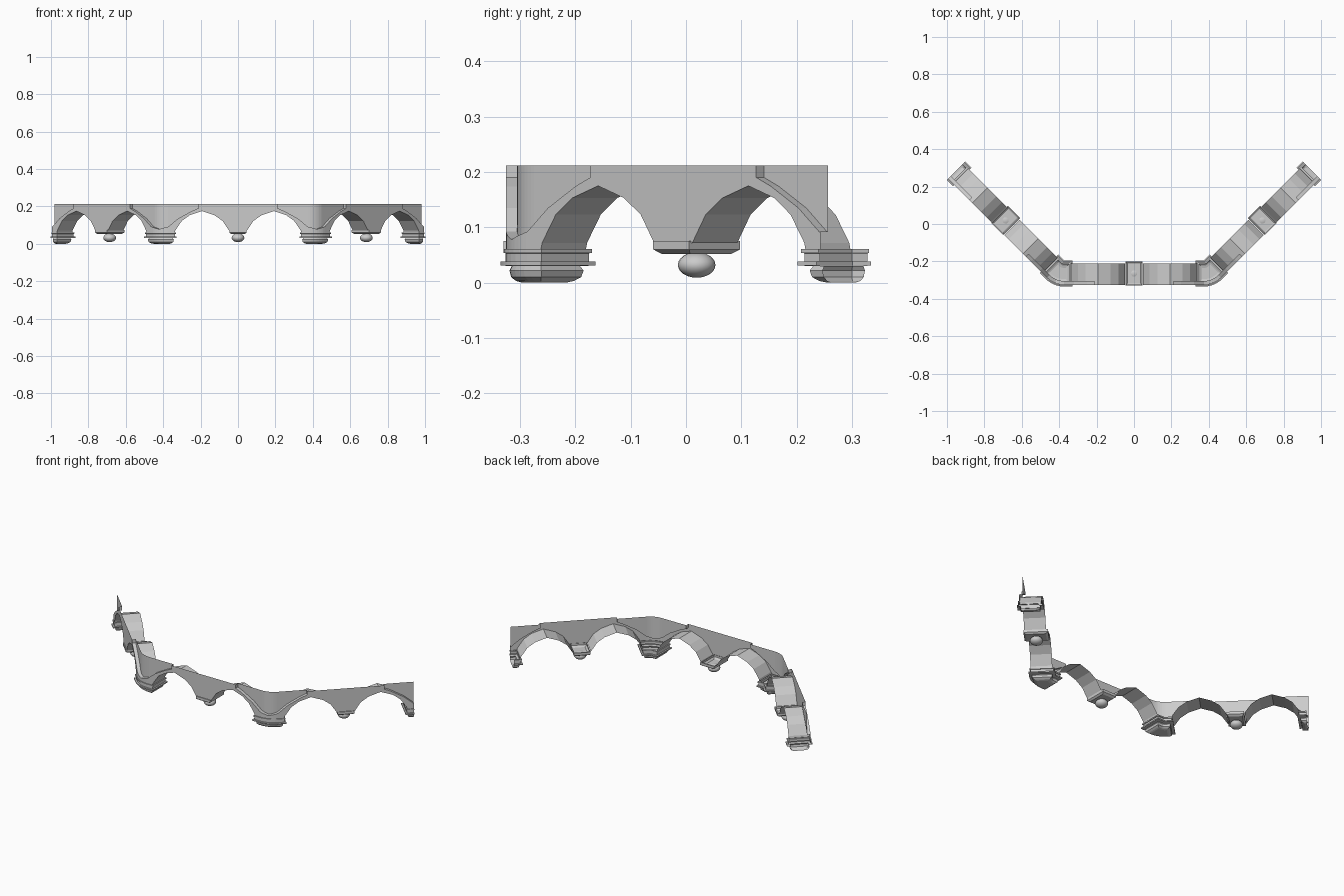
import bpy, bmesh, math
from mathutils import Matrix

if "Cube" in bpy.data.objects:
    bpy.data.objects.remove(bpy.data.objects["Cube"])

L, A, END = 0.373, 0.11, 0.376        # half bay, corner arc parameter, half-bay at the ends
BAY = 2 * L + A                       # path distance from front centre to wing centre
CY, TOP = -0.195, 0.212


def place(s, n, z):
    """Path distance s, outward offset n, height z -> world (45 degree bent plan)."""
    sg, a = (1 if s >= 0 else -1), abs(s)
    r = n + 0.07
    if a <= L:
        x, y = a, CY - r
    else:
        ang = math.radians(45) * min(1, (a - L) / A)
        x, y = L + r * math.sin(ang), CY - r * math.cos(ang)
        t = max(0, a - L - A)
        x, y = x + t * math.cos(ang), y + t * math.sin(ang)
    return (sg * x, y, z)


def interp(pts, d):
    for (x0, z0), (x1, z1) in zip(pts, pts[1:]):
        if d <= x1:
            return z0 + (z1 - z0) * max(0, d - x0) / (x1 - x0)
    return pts[-1][1]


def finish(name, bm):
    bmesh.ops.remove_doubles(bm, verts=bm.verts, dist=1e-5)
    bmesh.ops.recalc_face_normals(bm, faces=bm.faces)
    me = bpy.data.meshes.new(name)
    bm.to_mesh(me)
    bm.free()
    ob = bpy.data.objects.new(name, me)
    bpy.context.collection.objects.link(ob)
    return ob


def quad(bm, pts):
    bm.faces.new([bm.verts.new(place(*p)) for p in pts])


# Arch opening and raised-band outlines, by distance from a bay centre
arch = [(0, .072), (.049, .072), (.083, .123), (.126, .153), (.192, .175),
        (.258, .153), (.30, .123), (.335, .072), (.338, .06), (.5, .06)]
band = [(0, TOP), (.212, TOP), (.2122, .19), (.25, .174), (.32, .135),
        (L, .092), (L + A / 2, .078)]
ds = sorted({p[0] for p in arch[:-1]} | {p[0] for p in band}
            | {L + A / 2 * k / 4 for k in range(1, 4)} | {END})
half = set()
for d in ds:
    half |= {round(d, 5), round(BAY - d, 5)}
    if d <= END:
        half.add(round(BAY + d, 5))
cols = sorted(half | {-s for s in half})


def dist(s):
    return min(abs(abs(s) - c) for c in (0, BAY))


# Wall: raised arch faces, step edge, recessed spandrels; and arch soffits
wall, soffit = bmesh.new(), bmesh.new()
for s0, s1 in zip(cols, cols[1:]):
    if s1 - s0 < 5e-5:
        continue
    a0, a1 = (interp(arch, dist(s)) for s in (s0, s1))
    b0, b1 = (interp(band, dist(s)) for s in (s0, s1))
    quad(wall, [(s0, .06, a0), (s1, .06, a1), (s1, .06, b1), (s0, .06, b0)])
    if min(b0, b1) < TOP - 1e-4:
        quad(wall, [(s0, .06, b0), (s1, .06, b1), (s1, .04, b1), (s0, .04, b0)])
        quad(wall, [(s0, .04, b0), (s1, .04, b1), (s1, .04, TOP), (s0, .04, TOP)])
    if max(a0, a1) > .0721 or abs(a0 - a1) > .005:
        quad(soffit, [(s0, .06, a0), (s1, .06, a1), (s1, -.055, a1), (s0, -.055, a0)])
finish("arcade_wall", wall)
finish("arch_soffits", soffit)


def loft(name, rings, cap, closed=True):
    bm = bmesh.new()
    vs = [[bm.verts.new(place(*p)) for p in r] for r in rings]
    n = len(vs[0])
    for r0, r1 in zip(vs, vs[1:]):
        for i in range(n if closed else n - 1):
            j = (i + 1) % n
            bm.faces.new((r0[i], r0[j], r1[j], r1[i]))
    if cap:
        bm.faces.new(vs[-1])
    return finish(name, bm)


# Capitals with rounded feet: (height, inset along path, half depth)
tiers = [(.061, .012, .056), (.061, .004, .065), (.054, .004, .065), (.053, .008, .061),
         (.038, .008, .061), (.038, 0, .07), (.031, 0, .07), (.030, .02, .05),
         (.022, .015, .054), (.010, .018, .051), (.003, .028, .042), (0, .036, .03)]
CAP0 = .328
for sg, side in ((1, "right"), (-1, "left")):
    rings = []
    for z, ins, hn in tiers:
        a, b = CAP0 + ins, BAY - CAP0 - ins
        ss = [a] + [L + A * k / 6 for k in range(7)] + [b]
        ss.sort()
        rings.append([(sg * s, hn, z) for s in ss] + [(sg * s, -hn, z) for s in reversed(ss)])
    loft("corner_capital_" + side, rings, True)
    # end capitals are cut open on the end plane
    rings = [[(sg * s, n, z) for s, n in ((BAY + END, hn), (BAY + CAP0 + ins, hn),
              (BAY + CAP0 + ins, -hn), (BAY + END, -hn))] for z, ins, hn in tiers]
    loft("end_capital_" + side, rings, True, closed=False)

# Pendants: tapered plate with a flattened ball under each bay centre
plate = [(.075, .042, .058), (.075, .046, .065), (.060, .046, .065), (.052, .036, .053)]
for c, label in ((0, "front"), (BAY, "right"), (-BAY, "left")):
    rings = [[(c - ht, -hn, z), (c + ht, -hn, z), (c + ht, hn, z), (c - ht, hn, z)]
             for z, ht, hn in plate]
    loft("pendant_plate_" + label, rings, True)
    bm = bmesh.new()
    m = Matrix.Translation(place(c, 0, .032)) @ Matrix.Diagonal((.034, .034, .023, 1))
    bmesh.ops.create_uvsphere(bm, u_segments=20, v_segments=12, radius=1, matrix=m)
    for f in bm.faces:
        f.smooth = True
    finish("pendant_ball_" + label, bm)
